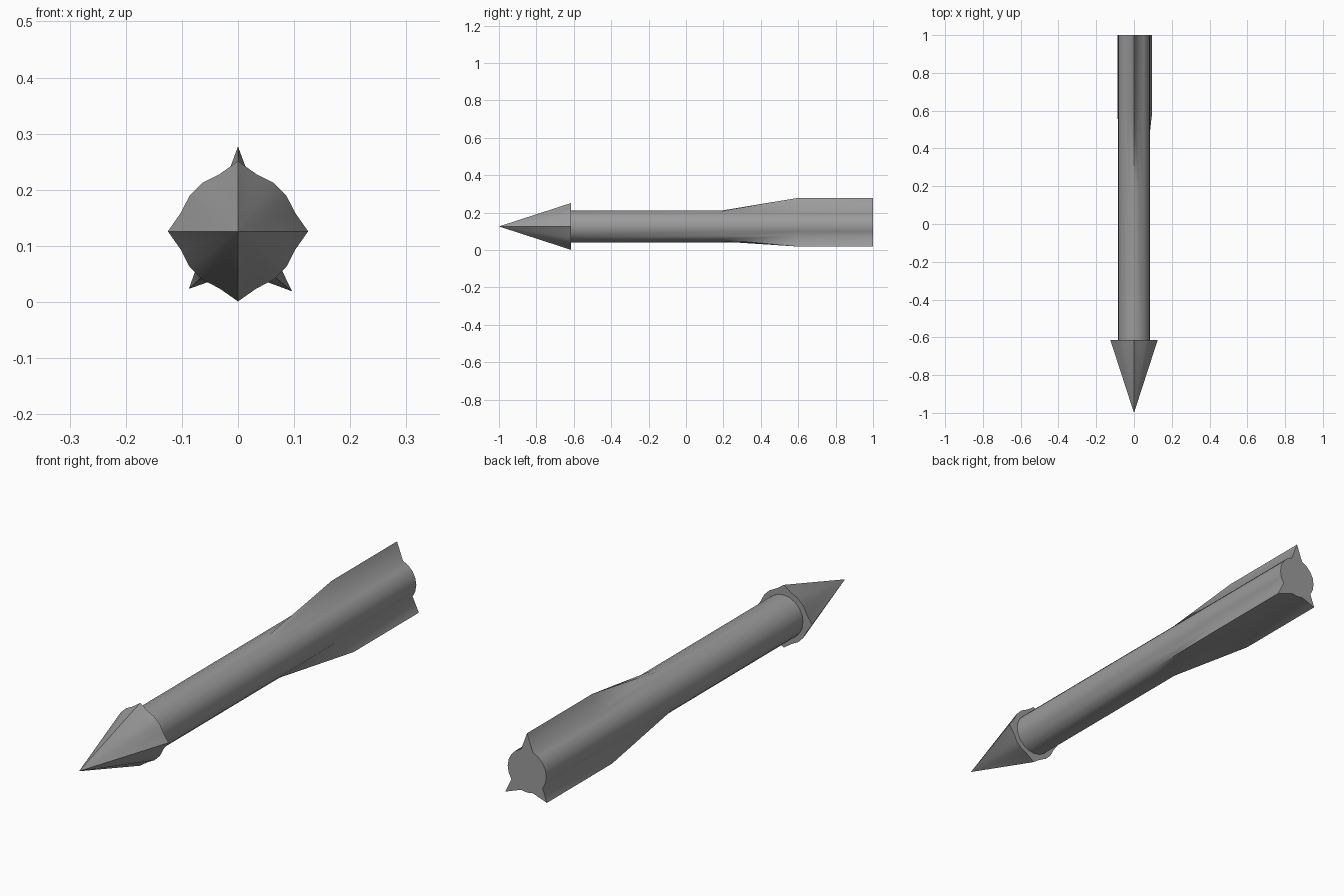
import bpy
import bmesh
from math import sin, cos, radians

if "Cube" in bpy.data.objects:
    bpy.data.objects.remove(bpy.data.objects["Cube"])

SIDES = 20
AXIS_Z = 0.126

grey = bpy.data.materials.new("grey")
grey.use_nodes = True
colour = (0.33, 0.33, 0.33, 1)
grey.diffuse_color = colour
grey.node_tree.nodes["Principled BSDF"].inputs["Base Color"].default_value = colour


def ring(bm, y, radius, special=None):
    """Ring of vertices around the long axis; special maps index to (angle, radius)."""
    verts = []
    for i in range(SIDES):
        angle, r = (special or {}).get(i, (i * 360 / SIDES, radius))
        a = radians(angle)
        verts.append(bm.verts.new((r * cos(a), y, AXIS_Z + r * sin(a))))
    return verts


def finish(bm, name):
    bmesh.ops.recalc_face_normals(bm, faces=bm.faces)
    mesh = bpy.data.meshes.new(name)
    bm.to_mesh(mesh)
    bm.free()
    obj = bpy.data.objects.new(name, mesh)
    bpy.context.collection.objects.link(obj)
    mesh.materials.append(grey)
    bpy.ops.object.select_all(action="DESELECT")
    obj.select_set(True)
    bpy.context.view_layer.objects.active = obj
    bpy.ops.object.shade_smooth_by_angle(angle=radians(65))


# Pointed head: a cone whose rim has four raised corners
bm = bmesh.new()
corners = {i: (i * 360 / SIDES, 0.125) for i in range(0, SIDES, 5)}
rim = ring(bm, -0.615, 0.107, corners)
tip = bm.verts.new((0, -1, AXIS_Z))
for i in range(SIDES):
    bm.faces.new((tip, rim[i], rim[(i + 1) % SIDES]))
bm.faces.new(rim)
finish(bm, "arrow_head")

# Shaft with three fins drawn out of its surface toward the tail
bm = bmesh.new()
fins = {5: (90, 0.151), 13: (229.5, 0.135), 17: (312, 0.144)}
rings = [ring(bm, -0.615, 0.085), ring(bm, 0.19, 0.085),
         ring(bm, 0.59, 0.085, fins), ring(bm, 1.0, 0.085, fins)]
for a, b in zip(rings, rings[1:]):
    for i in range(SIDES):
        j = (i + 1) % SIDES
        bm.faces.new((a[i], a[j], b[j], b[i]))
bm.faces.new(rings[0])
bm.faces.new(rings[-1])
finish(bm, "finned_shaft")
